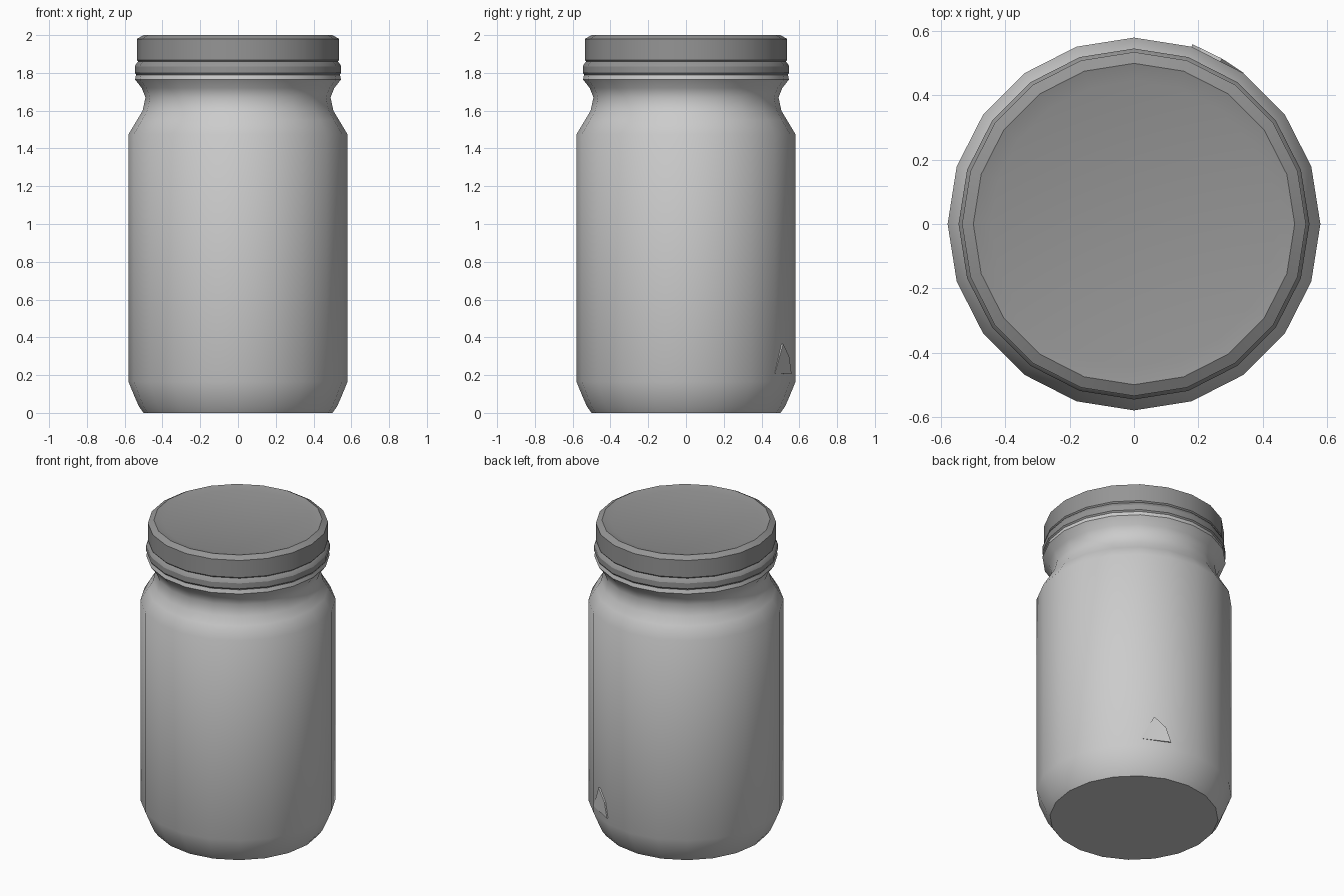
import bpy, bmesh, math

if "Cube" in bpy.data.objects:
    bpy.data.objects.remove(bpy.data.objects["Cube"])

SIDES = 20


def finish(name, bm, angle, colour=None):
    bmesh.ops.recalc_face_normals(bm, faces=bm.faces)
    mesh = bpy.data.meshes.new(name)
    bm.to_mesh(mesh)
    bm.free()
    ob = bpy.data.objects.new(name, mesh)
    bpy.context.collection.objects.link(ob)
    if colour:
        mat = bpy.data.materials.new(name + "_grey")
        mat.diffuse_color = colour
        mat.use_nodes = True
        mat.node_tree.nodes["Principled BSDF"].inputs["Base Color"].default_value = mat.diffuse_color
        mesh.materials.append(mat)
    bpy.ops.object.select_all(action='DESELECT')
    ob.select_set(True)
    bpy.context.view_layer.objects.active = ob
    if angle:
        bpy.ops.object.shade_smooth_by_angle(angle=math.radians(angle))
    return ob


def polar(deg, r, z):
    a = math.radians(deg)
    return (r * math.cos(a), r * math.sin(a), z)


def lathe(name, profile, angle, colour=None):
    """Turn (radius, z) points into a capped 20-sided solid."""
    bm = bmesh.new()
    rings = [[bm.verts.new(polar(360 * i / SIDES, r, z)) for i in range(SIDES)]
             for r, z in profile]
    for low, high in zip(rings, rings[1:]):
        for i in range(SIDES):
            j = (i + 1) % SIDES
            bm.faces.new((low[i], low[j], high[j], high[i]))
    bm.faces.new(rings[0][::-1])
    bm.faces.new(rings[-1])
    return finish(name, bm, angle, colour)


# Glass body with bevelled foot, shoulder, pinched neck and collar
lathe("jar_body", [(0.50, 0), (0.525, 0.035), (0.545, 0.08), (0.58, 0.165),
                   (0.58, 1.475), (0.535, 1.55), (0.505, 1.60), (0.49, 1.67),
                   (0.51, 1.72), (0.545, 1.765), (0.54, 1.79)], 40)

# Dark screw lid: lower bead, groove, band and slightly dished top
lathe("lid", [(0.535, 1.785), (0.546, 1.80), (0.546, 1.835), (0.535, 1.855),
              (0.528, 1.86), (0.535, 1.868), (0.535, 1.98), (0.50, 2.0),
              (0.445, 1.985)], 28, (0.3, 0.3, 0.3, 1))

# Small raised flake low on the back right of the glass
bm = bmesh.new()
outline = [(54, 0.581, 0.21), (62, 0.583, 0.365), (69, 0.585, 0.30), (72, 0.588, 0.205)]
front = [bm.verts.new(polar(*p)) for p in outline]
back = [bm.verts.new(polar(d, 0.565, z)) for d, r, z in outline]
bm.faces.new(front)
bm.faces.new(back[::-1])
for i in range(4):
    j = (i + 1) % 4
    bm.faces.new((front[i], back[i], back[j], front[j]))
finish("glass_flake", bm, 0)
